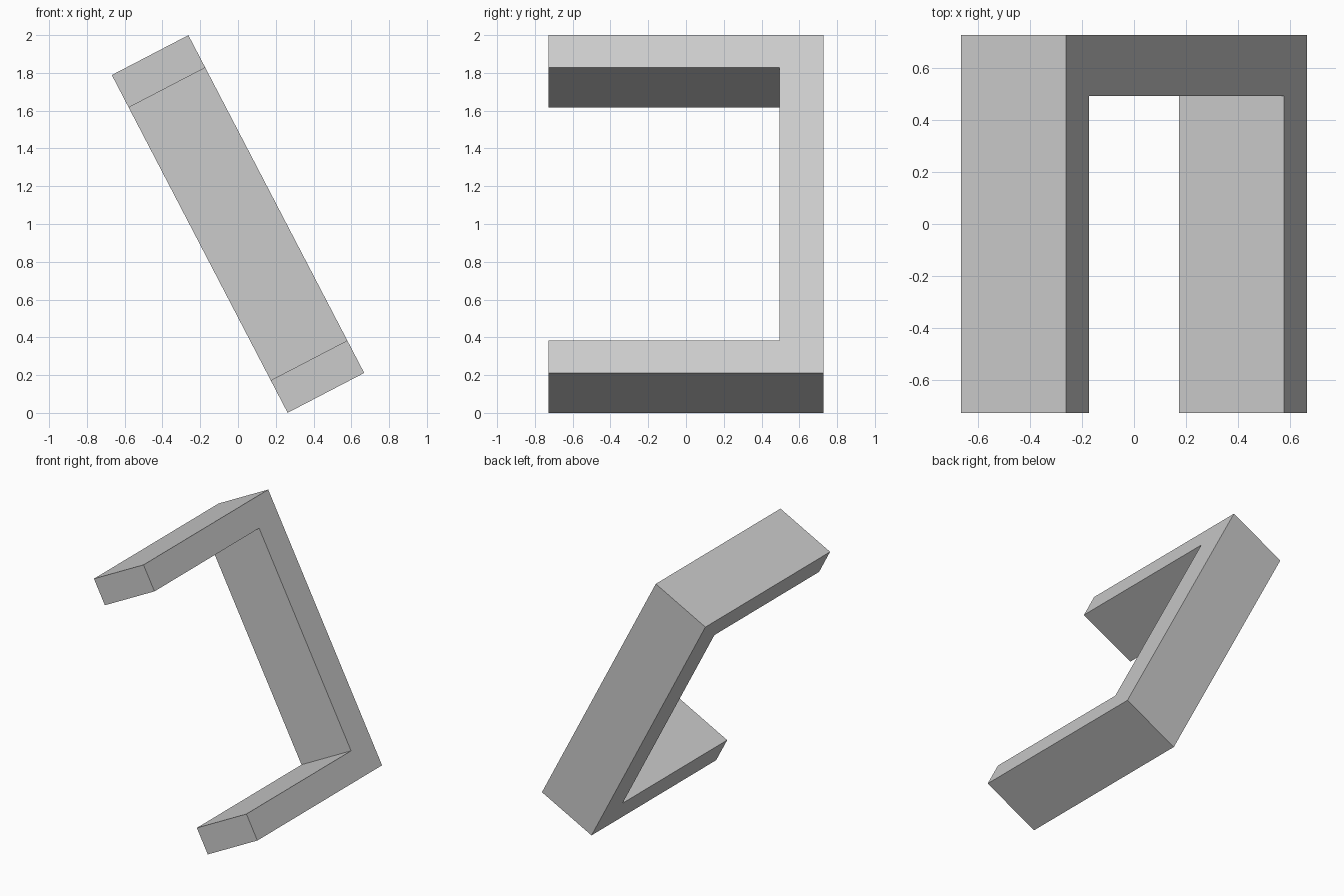
import bpy
import math
from mathutils import Matrix

if "Cube" in bpy.data.objects:
    bpy.data.objects.remove(bpy.data.objects["Cube"])

# Overall sizes of the untilted bracket
LENGTH, WIDTH, DEPTH = 2.016, 0.457, 1.456
ARM, BACK = 0.194, 0.234
TILT = math.radians(27.5)

grey = bpy.data.materials.new("light grey")
grey.diffuse_color = (0.6, 0.6, 0.6, 1)
grey.use_nodes = True
grey.node_tree.nodes["Principled BSDF"].inputs["Base Color"].default_value = grey.diffuse_color

# Side profile of the C shape as (y, z), open toward the front
y, z = DEPTH / 2, LENGTH / 2
profile = [(-y, -z), (y, -z), (y, z), (-y, z),
           (-y, z - ARM), (y - BACK, z - ARM),
           (y - BACK, -z + ARM), (-y, -z + ARM)]

# Extrude the profile across the width
n = len(profile)
verts = [(x, py, pz) for x in (-WIDTH / 2, WIDTH / 2) for py, pz in profile]
faces = [tuple(reversed(range(n))), tuple(range(n, 2 * n))]
faces += [(i, (i + 1) % n, n + (i + 1) % n, n + i) for i in range(n)]

mesh = bpy.data.meshes.new("bracket")
mesh.from_pydata(verts, [], faces)
mesh.materials.append(grey)

# Lean the bracket to the left and stand its lowest edge on the ground
mesh.transform(Matrix.Translation((0, 0, 1)) @ Matrix.Rotation(-TILT, 4, 'Y'))
mesh.update()
bracket = bpy.data.objects.new("bracket", mesh)
bpy.context.collection.objects.link(bracket)
